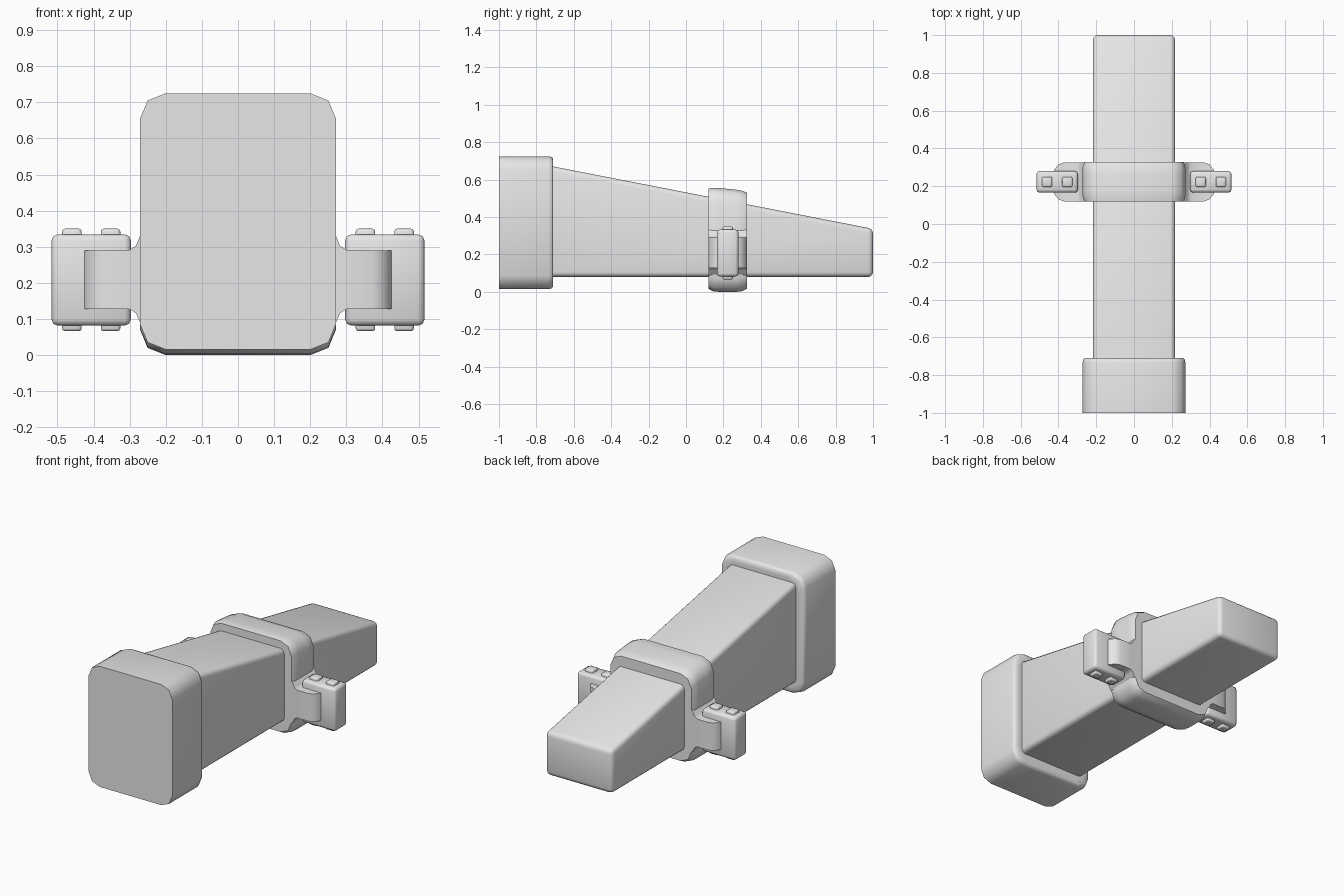
import bpy, bmesh, math

if "Cube" in bpy.data.objects:
    bpy.data.objects.remove(bpy.data.objects["Cube"])

grey = bpy.data.materials.new("plain grey")
grey.diffuse_color = (0.8, 0.8, 0.8, 1)
grey.use_nodes = True
grey.node_tree.nodes["Principled BSDF"].inputs["Base Color"].default_value = grey.diffuse_color


def loft(name, sections, bevel=0.0, segments=2, angle=50):
    """Skin a closed solid through equal-length rings of points."""
    bm = bmesh.new()
    rings = [[bm.verts.new(p) for p in s] for s in sections]
    n = len(rings[0])
    for a, b in zip(rings, rings[1:]):
        for i in range(n):
            j = (i + 1) % n
            bm.faces.new((a[i], a[j], b[j], b[i]))
    bm.faces.new(rings[0])
    bm.faces.new(rings[-1])
    bmesh.ops.recalc_face_normals(bm, faces=bm.faces)
    if bevel:
        bmesh.ops.bevel(bm, geom=list(bm.edges), offset=bevel, segments=segments,
                        profile=0.5, affect='EDGES', clamp_overlap=True)
    mesh = bpy.data.meshes.new(name)
    bm.to_mesh(mesh)
    bm.free()
    mesh.materials.append(grey)
    ob = bpy.data.objects.new(name, mesh)
    bpy.context.collection.objects.link(ob)
    bpy.ops.object.select_all(action='DESELECT')
    ob.select_set(True)
    bpy.context.view_layer.objects.active = ob
    bpy.ops.object.shade_smooth_by_angle(angle=math.radians(angle))
    return ob


def octagon(y, w, z0, z1, cut=0.072):
    """Upright rectangle with two-step clipped corners."""
    half = [(w - cut, z0), (w - 0.3 * cut, z0 + 0.28 * cut), (w, z0 + cut),
            (w, z1 - cut), (w - 0.3 * cut, z1 - 0.28 * cut), (w - cut, z1)]
    return [(x, y, z) for x, z in half] + [(-x, y, z) for x, z in reversed(half)]


def rect_y(y, w, z0, z1):
    return [(-w, y, z0), (w, y, z0), (w, y, z1), (-w, y, z1)]


def rect_x(x, h, z0, z1, yc=0.223):
    return [(x, yc - h, z0), (x, yc + h, z0), (x, yc + h, z1), (x, yc - h, z1)]


# Tapered main body
loft("tapered_body", [rect_y(-0.8, 0.218, 0.08, 0.688), rect_y(1.0, 0.218, 0.08, 0.337)],
     bevel=0.026, segments=3)

# Large end cap, flat in front and rounded at the back rim
loft("end_cap", [octagon(-1.0, 0.272, 0.015, 0.725),
                 octagon(-0.735, 0.272, 0.015, 0.725),
                 octagon(-0.718, 0.269, 0.019, 0.721),
                 octagon(-0.710, 0.260, 0.028, 0.712),
                 octagon(-0.710, 0.235, 0.053, 0.690)])

# Collar around the body, following its slope
loft("collar", [octagon(0.119, 0.245, 0.035, 0.530),
                octagon(0.119, 0.264, 0.017, 0.553),
                octagon(0.145, 0.272, 0.003, 0.556),
                octagon(0.180, 0.272, 0.000, 0.555),
                octagon(0.270, 0.272, 0.000, 0.546),
                octagon(0.300, 0.272, 0.004, 0.541),
                octagon(0.327, 0.264, 0.017, 0.530),
                octagon(0.327, 0.245, 0.035, 0.505)])

# Side arms, blocks and pegs on both sides
for side, s in (("left", -1), ("right", 1)):
    arm = [(0.25, 0.103, 0.080, 0.340), (0.272, 0.103, 0.092, 0.328),
           (0.283, 0.103, 0.116, 0.302), (0.300, 0.103, 0.127, 0.291),
           (0.372, 0.103, 0.127, 0.290), (0.400, 0.092, 0.127, 0.290),
           (0.424, 0.062, 0.127, 0.290), (0.428, 0.030, 0.127, 0.290)]
    loft(side + "_arm", [rect_x(s * x, h, a, b) for x, h, a, b in arm])
    loft(side + "_block", [rect_x(s * 0.297, 0.057, 0.082, 0.334),
                           rect_x(s * 0.516, 0.057, 0.082, 0.334)], bevel=0.016)
    for name, x in (("inner", 0.353), ("outer", 0.460)):
        loft(f"{side}_{name}_peg", [rect_x(s * (x - 0.027), 0.027, 0.066, 0.350),
                                    rect_x(s * (x + 0.027), 0.027, 0.066, 0.350)],
             bevel=0.008)
